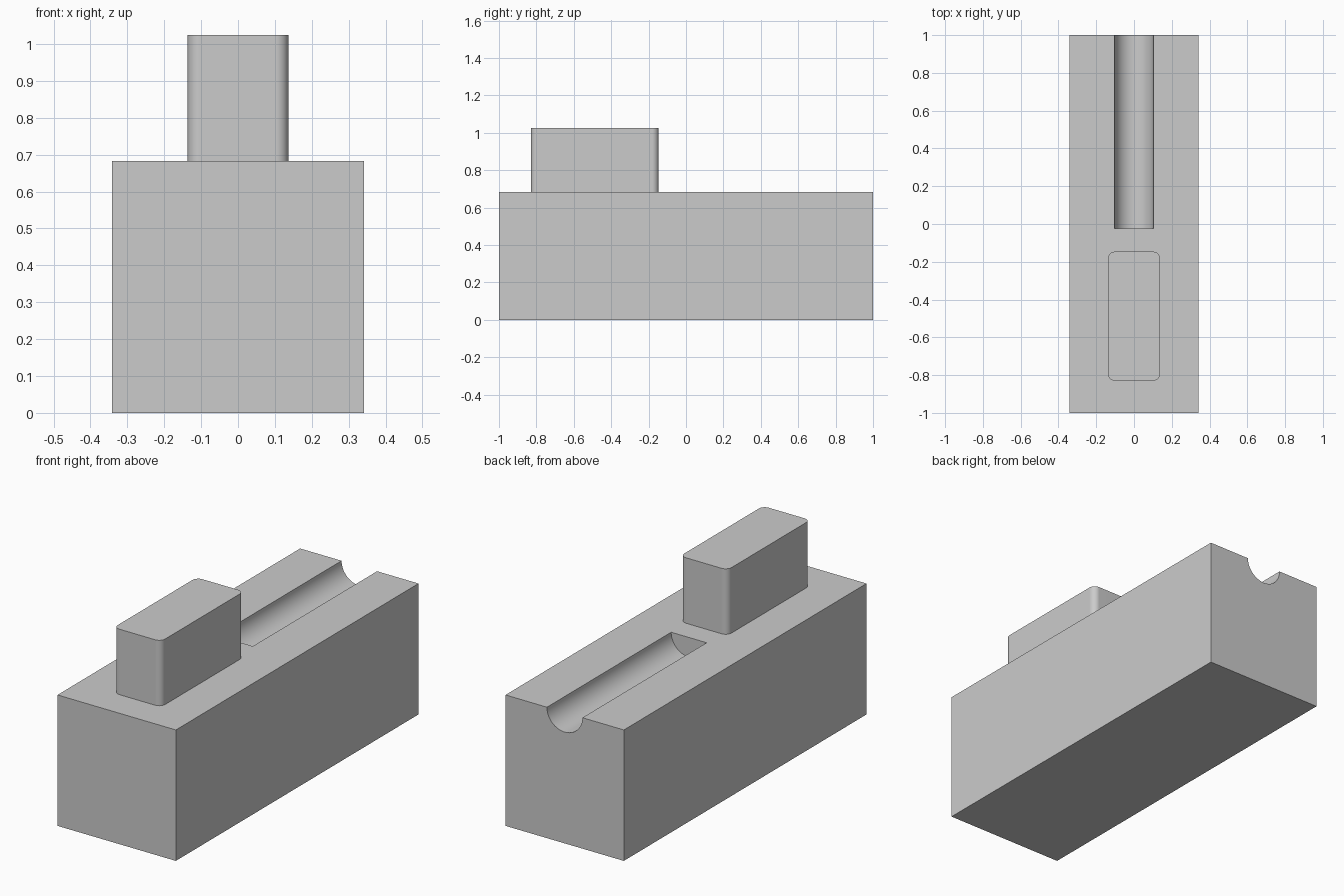
import bpy, bmesh, math
from mathutils import Matrix, Vector

default_cube = bpy.data.objects.get("Cube")
if default_cube:
    bpy.data.objects.remove(default_cube, do_unlink=True)

WIDTH = 0.683          # base width and height
GROOVE_R = 0.1024
GROOVE_START = -0.024

grey = bpy.data.materials.new("plain_grey")
grey.use_nodes = True
grey.diffuse_color = (0.6, 0.6, 0.6, 1)
grey.node_tree.nodes["Principled BSDF"].inputs["Base Color"].default_value = grey.diffuse_color


def finish(name, bm):
    mesh = bpy.data.meshes.new(name)
    bm.to_mesh(mesh)
    bm.free()
    mesh.materials.append(grey)
    obj = bpy.data.objects.new(name, mesh)
    bpy.context.collection.objects.link(obj)
    return obj


def box(name, size, center, corner=0):
    """Box with optionally rounded upright edges."""
    bm = bmesh.new()
    bmesh.ops.create_cube(bm, size=1, matrix=Matrix.Translation(center) @ Matrix.Diagonal((*size, 1)))
    if corner:
        upright = [e for e in bm.edges if abs(e.verts[0].co.z - e.verts[1].co.z) > 0.01]
        bmesh.ops.bevel(bm, geom=upright, offset=corner, segments=8, profile=0.5, affect='EDGES')
    return finish(name, bm)


def smooth(obj):
    bpy.ops.object.select_all(action='DESELECT')
    obj.select_set(True)
    bpy.context.view_layer.objects.active = obj
    bpy.ops.object.shade_smooth_by_angle(angle=math.radians(30))


# Base block
base = box("base_block", (WIDTH, 2, WIDTH), (0, 0, WIDTH / 2))

# Half-round groove, open at the back
bm = bmesh.new()
end = 1.2
place = Matrix.Translation(Vector((0, (GROOVE_START + end) / 2, WIDTH))) @ Matrix.Rotation(math.pi / 2, 4, 'X')
bmesh.ops.create_cone(bm, cap_ends=True, segments=64, radius1=GROOVE_R, radius2=GROOVE_R,
                      depth=end - GROOVE_START, matrix=place)
cutter = finish("groove_cutter", bm)
cutter.hide_render = True

cut = base.modifiers.new("groove", 'BOOLEAN')
cut.operation = 'DIFFERENCE'
cut.solver = 'EXACT'
cut.object = cutter
bpy.context.view_layer.objects.active = base
bpy.ops.object.modifier_apply(modifier=cut.name)
bpy.data.objects.remove(cutter, do_unlink=True)
smooth(base)

# Upright block with rounded corners
upper = box("upper_block", (0.273, WIDTH, WIDTH / 2), (0, -0.488, WIDTH * 1.25), corner=0.034)
smooth(upper)
weighted = upper.modifiers.new("flat_sides", 'WEIGHTED_NORMAL')
weighted.keep_sharp = True
